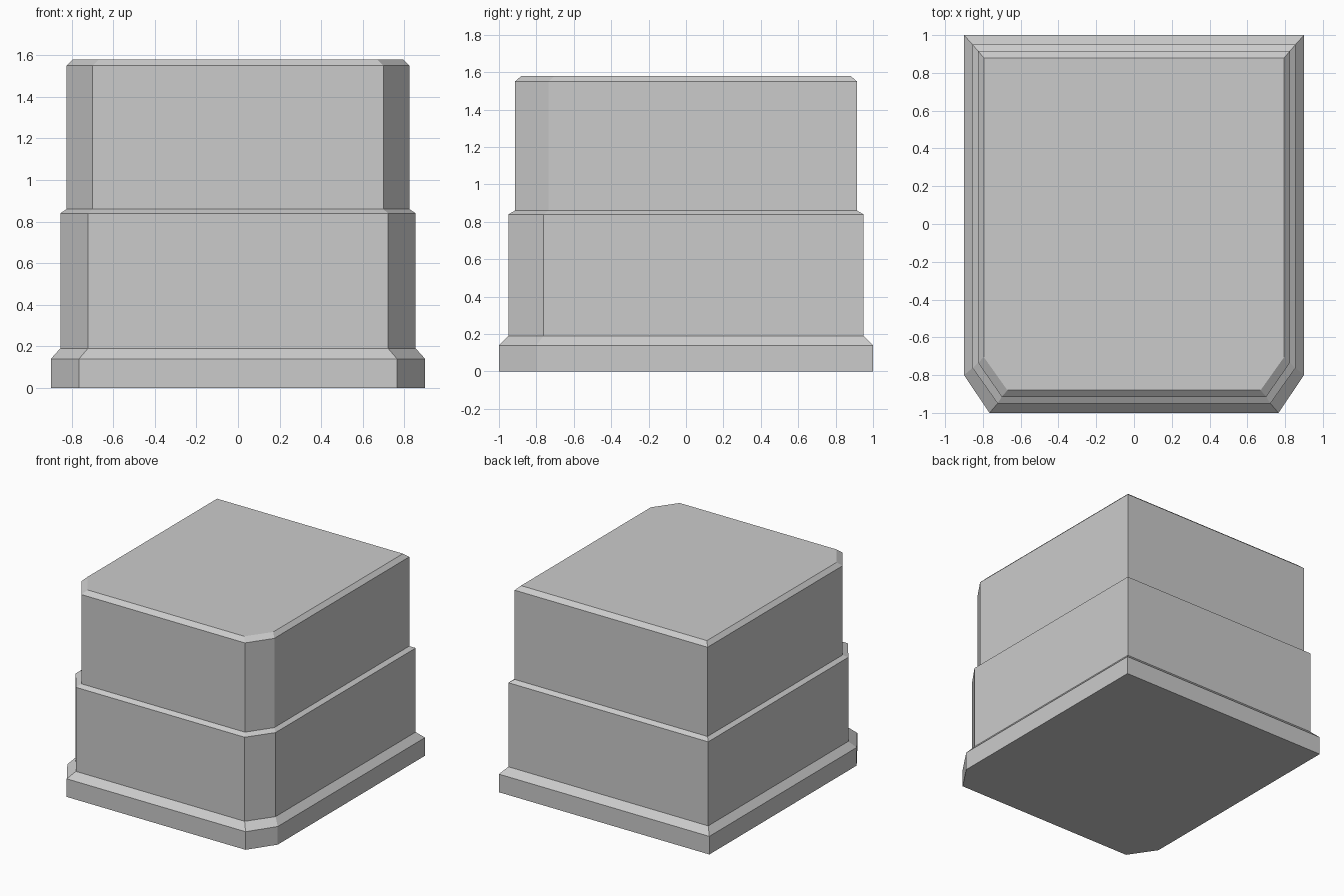
import bpy
import bmesh

cube = bpy.data.objects.get("Cube")
if cube:
    bpy.data.objects.remove(cube, do_unlink=True)

grey = bpy.data.materials.new("plain grey")
grey.use_nodes = True
colour = (0.6, 0.6, 0.6, 1)
grey.diffuse_color = colour
grey.node_tree.nodes["Principled BSDF"].inputs["Base Color"].default_value = colour


def outline(half_w, half_d, front_w, side_y):
    """Rectangle with the two front corners cut off."""
    right = [(front_w, -half_d), (half_w, side_y), (half_w, half_d)]
    return right + [(-x, y) for x, y in reversed(right)]


# Outlines of the base, lower tier, upper tier and roof
base = outline(0.9, 1.0, 0.765, -0.8)
lower = outline(0.855, 0.95, 0.722, -0.762)
upper = outline(0.825, 0.915, 0.70, -0.735)
roof = outline(0.795, 0.88, 0.67, -0.705)

# Stack the outlines as rings and bridge them with flat faces
levels = [(0, base), (0.14, base), (0.19, lower), (0.84, lower),
          (0.86, upper), (1.55, upper), (1.58, roof)]
bm = bmesh.new()
rings = [[bm.verts.new((x, y, z)) for x, y in shape] for z, shape in levels]
for low, high in zip(rings, rings[1:]):
    for i in range(len(low)):
        j = (i + 1) % len(low)
        bm.faces.new((low[i], low[j], high[j], high[i]))
bm.faces.new(reversed(rings[0]))
bm.faces.new(rings[-1])
bmesh.ops.recalc_face_normals(bm, faces=bm.faces)

mesh = bpy.data.meshes.new("tiered_block")
bm.to_mesh(mesh)
bm.free()
mesh.materials.append(grey)
block = bpy.data.objects.new("tiered_block", mesh)
bpy.context.collection.objects.link(block)
